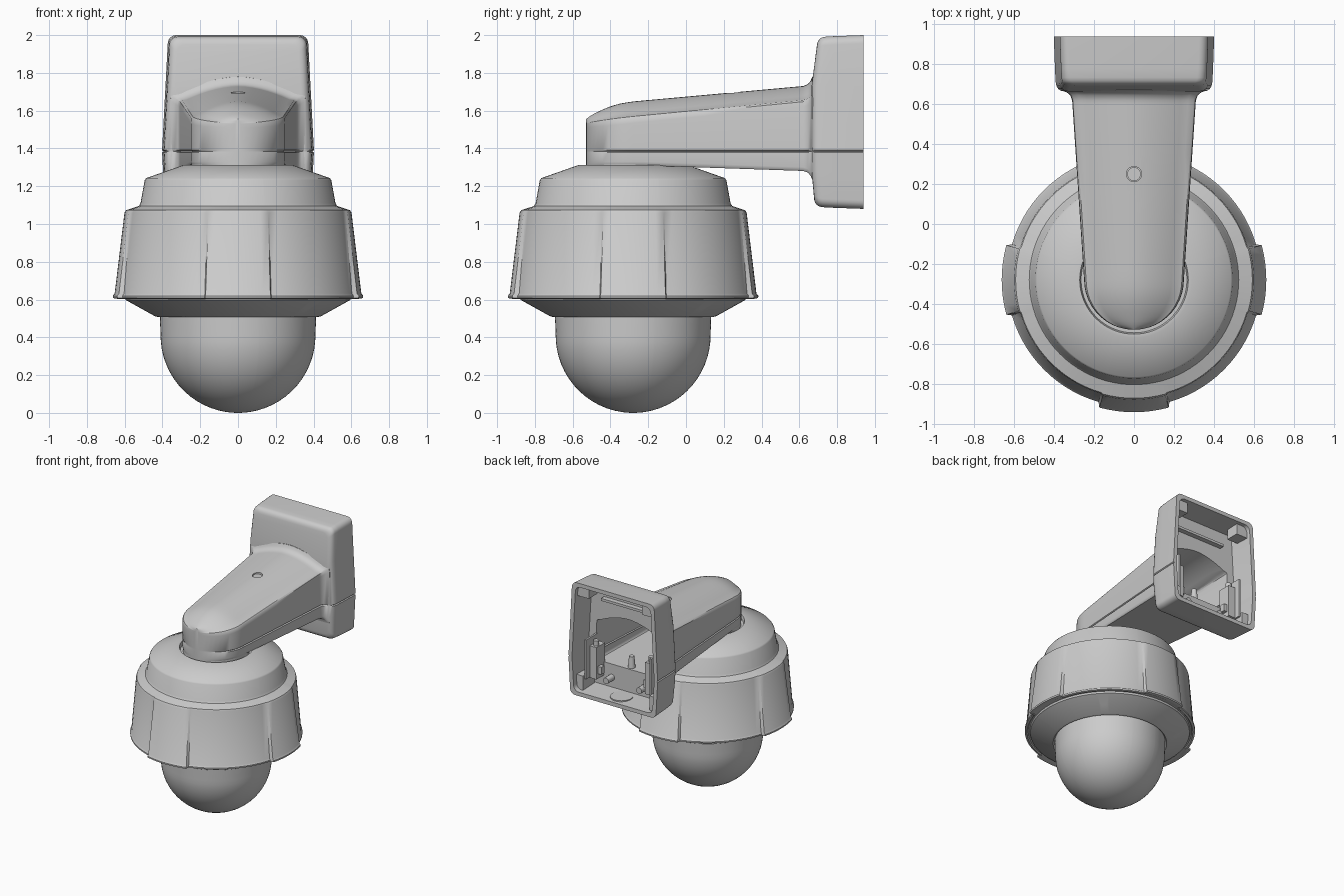
import bpy, bmesh
from math import sin, cos, radians, sqrt, pi
from mathutils import Vector

if "Cube" in bpy.data.objects:
    bpy.data.objects.remove(bpy.data.objects["Cube"])

CY = -0.28      # y of the camera axis
SEAM = 1.385    # height of the housing seam


def finish(name, bm, smooth=True, angle=35):
    bmesh.ops.recalc_face_normals(bm, faces=bm.faces)
    me = bpy.data.meshes.new(name)
    bm.to_mesh(me)
    bm.free()
    ob = bpy.data.objects.new(name, me)
    bpy.context.collection.objects.link(ob)
    if smooth:
        shade(ob, angle)
    return ob


def shade(ob, angle=35):
    bpy.ops.object.select_all(action='DESELECT')
    ob.select_set(True)
    bpy.context.view_layer.objects.active = ob
    bpy.ops.object.shade_smooth_by_angle(angle=radians(angle))


def loft(rings):
    """Closed rings bridged in order and capped at both ends."""
    bm = bmesh.new()
    vs = [[bm.verts.new(p) for p in ring] for ring in rings]
    n = len(vs[0])
    for a, b in zip(vs, vs[1:]):
        for i in range(n):
            j = (i + 1) % n
            bm.faces.new((a[i], a[j], b[j], b[i]))
    bm.faces.new(vs[0])
    bm.faces.new(vs[-1])
    return bm


def cylinder(name, p, q, r, r2=None, seg=32):
    p, q = Vector(p), Vector(q)
    bm = bmesh.new()
    bmesh.ops.create_cone(bm, cap_ends=True, segments=seg, radius1=r,
                          radius2=r if r2 is None else r2, depth=(q - p).length)
    rot = (q - p).to_track_quat('Z', 'Y')
    for v in bm.verts:
        v.co = rot @ v.co + (p + q) / 2
    return finish(name, bm)


def box(name, lo, hi):
    bm = bmesh.new()
    bmesh.ops.create_cube(bm, size=1)
    lo, hi = Vector(lo), Vector(hi)
    for v in bm.verts:
        v.co = (lo + hi) / 2 + v.co * (hi - lo)
    return finish(name, bm, False)


def cut(ob, cutters):
    bpy.context.view_layer.objects.active = ob
    for c in cutters:
        m = ob.modifiers.new("cut", 'BOOLEAN')
        m.operation, m.solver, m.object = 'DIFFERENCE', 'EXACT', c
        bpy.ops.object.modifier_apply(modifier=m.name)


def lerp(x, pts):
    """Piecewise linear lookup."""
    for (x0, y0), (x1, y1) in zip(pts, pts[1:]):
        if x <= x1:
            return y0 + (y1 - y0) * max(0, x - x0) / (x1 - x0)
    return pts[-1][1]


# Angles around the axis: four raised pads with plain wall between them
angles = []
for q in range(4):
    angles += [(q * 90 - 15.2 + 3.8 * k, 1) for k in range(9)]
    angles += [(q * 90 + 16.2 + 57.6 * k / 14, 0) for k in range(15)]


def lathe(profile):
    return loft([[((r + e * pad) * cos(radians(a)), CY + (r + e * pad) * sin(radians(a)), z)
                  for a, pad in angles] for r, z, e in profile])


# Camera housing with flared skirt
body = finish("camera_housing", lathe([
    (0.405, 0.53, 0), (0.425, 0.508, 0), (0.44, 0.512, 0), (0.595, 0.598, 0), (0.60, 0.612, 0),
    (0.612, 0.612, 0.01), (0.62, 0.604, 0.02), (0.636, 0.608, 0.026), (0.637, 0.62, 0.026),
    (0.628, 0.632, 0.025), (0.593, 1.06, 0.008), (0.588, 1.073, 0.005), (0.525, 1.095, 0),
    (0.516, 1.11, 0), (0.494, 1.232, 0), (0.486, 1.243, 0), (0.29, 1.312, 0), (0.272, 1.312, 0),
    (0.265, 1.285, 0)]))

# Screw holes in the conical underside
holes = []
for k in range(4):
    d = Vector((cos(pi / 4 + k * pi / 2), sin(pi / 4 + k * pi / 2), 0))
    c = d * 0.53 + Vector((0, CY, 0.562))
    nrm = d * 0.46 - Vector((0, 0, 0.89))
    holes.append(cylinder("hole_cutter", c - nrm * 0.035, c + nrm * 0.05, 0.028, seg=20))
    cylinder("skirt_screw", c - nrm * 0.04, c - nrm * 0.012, 0.02, seg=16)
cut(body, holes)
shade(body)

# Clear dome: short cylinder with a hemisphere below
R = 0.41
finish("dome", lathe([(R * sin(radians(a)), R - R * cos(radians(a)), 0)
                      for a in (0.5, 4, 8, 14, 20, 26, 32, 38, 44, 50, 56, 62, 68, 74, 80, 85, 90)]
                     + [(0.414, 0.53, 0)]))
cylinder("neck", (0, CY, 1.27), (0, CY, 1.34), 0.247, seg=64)


# Wall arm: lofted along y, half-round nose, arched top
def arm_ring(y, inset=0.0):
    t = (y + 0.53) / 1.18
    w = sqrt(max(0, 0.0625 - (y - CY) ** 2)) if y < CY else 0.25 + 0.062 * (y - CY) / 0.93
    flare = 0 if inset else lerp(y, [(0.62, 0), (0.645, 0.008), (0.66, 0.025), (0.668, 0.045), (1, 0.045)])
    w += flare - inset
    zs = 1.53 + 0.115 * t + flare * 0.5 - inset
    zt = lerp(y, [(-0.53, 1.555), (-0.5, 1.577), (-0.45, 1.602), (-0.40, 1.623), (-0.34, 1.64),
                  (-0.27, 1.65), (-0.2, 1.656), (0.65, 1.733), (1, 1.76)]) + flare - inset
    zb = lerp(y, [(-0.23, 1.31), (0.65, 1.28), (1, 1.27)]) - flare + inset
    h = zt - zs
    half = [(0.97, zb), (0.99, zb + 0.006), (1, zb + 0.02), (1, SEAM - 0.006), (1 - 0.008 / 0.25, SEAM),
            (1, SEAM + 0.006), (1, zs - 0.02), (0.99, zs + 0.06 * h), (0.96, zs + 0.16 * h)]
    half += [(k / 8, zs + h * (1 - (k / 8) ** 1.8)) for k in (7, 6, 5, 4, 3, 2, 1)]
    pts = half + [(0, zt)] + [(-x, z) for x, z in reversed(half)]
    return [(x * w, y, z) for x, z in pts]


nose = [CY - 0.25 * cos(radians(a)) for a in (3, 10, 18, 26, 34, 42, 50, 58, 66, 74, 82, 90)]
arm = finish("wall_arm", loft([arm_ring(y) for y in nose + [
    -0.23, -0.1, 0.1, 0.35, 0.6, 0.62, 0.645, 0.66, 0.668, 0.70]]), False)
hollow = finish("arm_hollow_cutter", loft([arm_ring(y, 0.03) for y in
                                          (-0.42, -0.36, -0.28, -0.1, 0.3, 0.65, 0.78)]), False)
plug = cylinder("plug_cutter", (0, 0.25, 1.58), (0, 0.25, 1.8), 0.038)


# Wall box: rounded outline, widest at the seam, bulged front
def plate_ring(y, inset, groove=0.007, rad=0.045):
    b, c, t = 0.388 - inset, 0.402 - inset, 0.372 - inset
    lo, hi = 1.08 + inset, 2.0 - inset
    half = [(b - rad + rad * sin(radians(a)), lo + rad - rad * cos(radians(a))) for a in range(0, 91, 15)]
    half += [(c, SEAM - 0.006), (c - groove, SEAM), (c, SEAM + 0.006)]
    half += [(t - rad + rad * cos(radians(a)), hi - rad + rad * sin(radians(a))) for a in range(0, 91, 15)]
    return [(x, y, z) for x, z in half + [(-x, z) for x, z in reversed(half)]]


bm = loft([plate_ring(*s) for s in ((0.665, 0.05), (0.668, 0.035), (0.677, 0.022), (0.692, 0.013),
                                    (0.715, 0.009), (0.78, 0.006), (0.94, 0))])
for z in (1.28, 1.73):
    bmesh.ops.bisect_plane(bm, geom=bm.verts[:] + bm.edges[:] + bm.faces[:],
                           plane_co=(0, 0, z), plane_no=(0, 0, 1))
for v in bm.verts:
    lean = lerp(v.co.z, [(1.08, 0.018), (1.28, 0), (1.73, 0), (2.0, 0.035)])
    v.co.y += lean * min(1, max(0, (0.78 - v.co.y) / 0.115))
plate = finish("wall_box", bm, False)
cavity = finish("box_cavity_cutter", loft([plate_ring(0.74, 0.04, 0.001), plate_ring(0.98, 0.03, 0.001)]), False)

cut(arm, [hollow, plug])
cut(plate, [cavity, hollow])
shade(arm)
shade(plate)
cylinder("top_plug", (0, 0.25, 1.655), (0, 0.25, 1.688), 0.034)

for c in holes + [hollow, plug, cavity]:
    bpy.data.objects.remove(c)

# Fittings inside the wall box, mirrored left and right
for s, side in ((-1, "left"), (1, "right")):
    def part(name, x0, x1, y0, y1, z0, z1):
        box(side + "_" + name, (min(s * x0, s * x1), y0, z0), (max(s * x0, s * x1), y1, z1))
    part("hinge_post", 0.22, 0.28, 0.73, 0.84, 1.2, 1.46)
    part("hinge_back", 0.285, 0.30, 0.73, 0.88, 1.2, 1.52)
    part("hinge_clip", 0.19, 0.22, 0.78, 0.82, 1.24, 1.30)
    part("corner_block", 0.30, 0.365, 0.75, 0.90, 1.11, 1.23)
    part("top_block", 0.24, 0.345, 0.80, 0.91, 1.88, 1.97)
    cylinder(side + "_hinge_pin", (s * 0.25, 0.80, 1.46), (s * 0.25, 0.80, 1.50), 0.022, seg=16)
    cylinder(side + "_screw_boss", (s * 0.15, 0.73, 1.2), (s * 0.15, 0.82, 1.2), 0.025, seg=16)
box("top_rib", (-0.22, 0.73, 1.82), (0.22, 0.78, 1.84))
cylinder("cable_knockout", (0, 0.83, 1.1), (0, 0.83, 1.122), 0.085)
cylinder("cable_post", (0, 0.70, 1.29), (0, 0.70, 1.40), 0.03, 0.02, seg=16)
